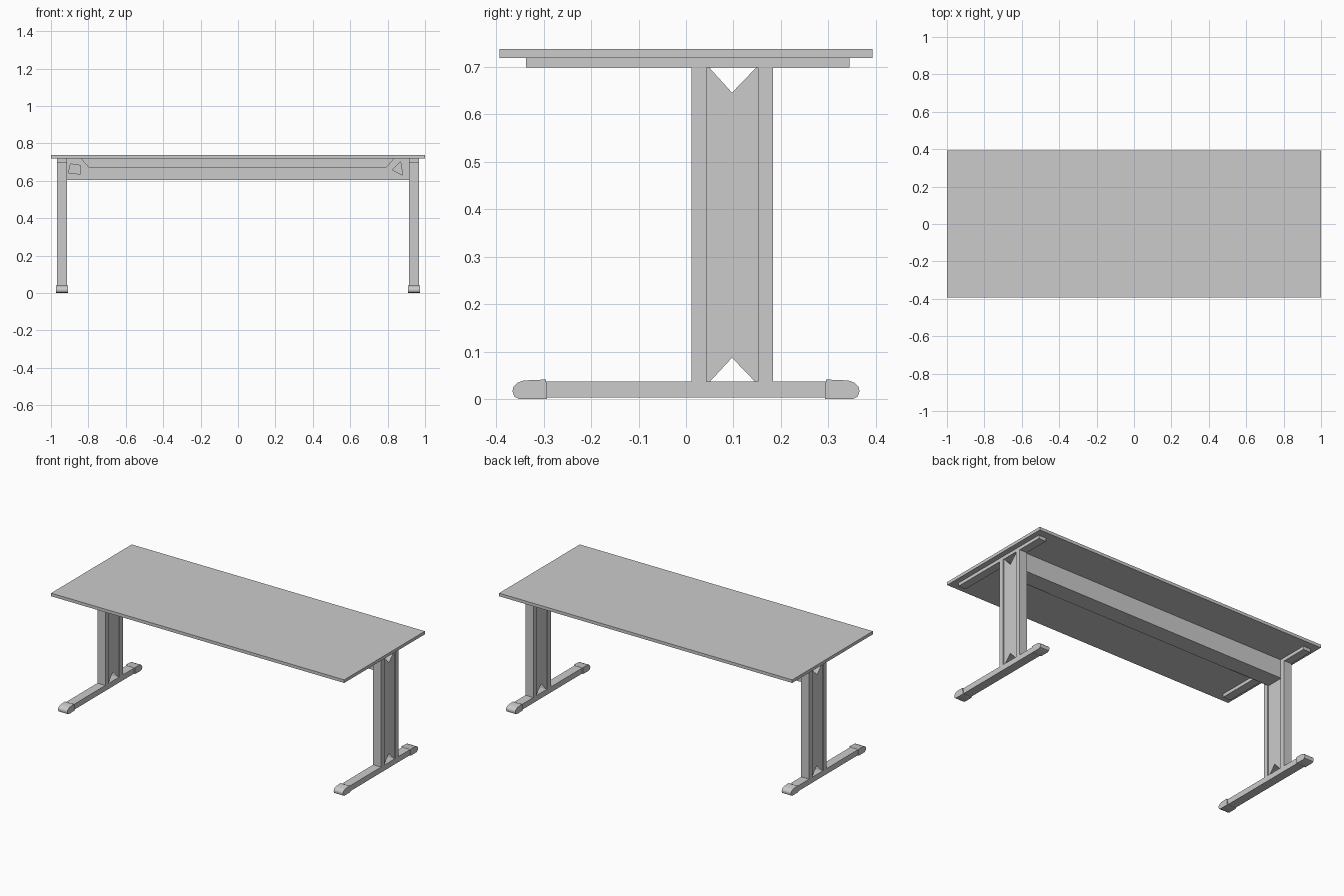
import bpy
from mathutils import Matrix

if "Cube" in bpy.data.objects:
    bpy.data.objects.remove(bpy.data.objects["Cube"])

grey = bpy.data.materials.new("light_grey")
grey.diffuse_color = (0.6, 0.6, 0.6, 1)
grey.use_nodes = True
grey.node_tree.nodes["Principled BSDF"].inputs["Base Color"].default_value = grey.diffuse_color


def finish(name, mesh, bevel=0.0):
    ob = bpy.data.objects.new(name, mesh)
    bpy.context.collection.objects.link(ob)
    mesh.materials.clear()
    mesh.materials.append(grey)
    if bevel:
        mod = ob.modifiers.new("Bevel", 'BEVEL')
        mod.width, mod.segments = bevel, 2
        mod.limit_method, mod.angle_limit = 'ANGLE', 0.9
    return ob


def box(name, x, y, z):
    pts = [(a, b, c) for a in x for b in y for c in z]
    faces = [(0, 1, 3, 2), (4, 6, 7, 5), (0, 4, 5, 1),
             (2, 3, 7, 6), (0, 2, 6, 4), (1, 5, 7, 3)]
    mesh = bpy.data.meshes.new(name)
    mesh.from_pydata(pts, [], faces)
    return finish(name, mesh)


def plate(name, outlines, axis, lo, hi, bevel=0.0):
    """Outlines (first outer, rest holes) extruded along x (yz outline) or y (xz outline)."""
    cu = bpy.data.curves.new(name, 'CURVE')
    cu.dimensions, cu.fill_mode = '2D', 'BOTH'
    cu.extrude = (hi - lo) / 2
    for pts in outlines:
        sp = cu.splines.new('POLY')
        sp.points.add(len(pts) - 1)
        for p, (u, v) in zip(sp.points, pts):
            p.co = (u, v, 0, 1)
        sp.use_cyclic_u = True
    tmp = bpy.data.objects.new(name + "_tmp", cu)
    mesh = bpy.data.meshes.new_from_object(tmp)
    bpy.data.objects.remove(tmp)
    mid = (lo + hi) / 2
    if axis == 'x':
        m = Matrix(((0, 0, 1, mid), (1, 0, 0, 0), (0, 1, 0, 0), (0, 0, 0, 1)))
    else:
        m = Matrix(((1, 0, 0, 0), (0, 0, -1, mid), (0, 1, 0, 0), (0, 0, 0, 1)))
    mesh.transform(m)
    return finish(name, mesh, bevel)


# Table top
box("table_top", (-1, 1), (-0.393, 0.393), (0.719, 0.738))

# Cable trough: notched front wall with cable holes, plain back wall and floor
plate("trough_front", [
    [(-0.92, 0.604), (0.92, 0.604), (0.92, 0.718), (0.832, 0.718),
     (0.79, 0.67), (-0.794, 0.67), (-0.837, 0.718), (-0.92, 0.718)],
    [(-0.896, 0.69), (-0.842, 0.682), (-0.842, 0.636), (-0.906, 0.642)],
    [(0.869, 0.703), (0.88, 0.631), (0.826, 0.658)]], 'y', 0.043, 0.047)
box("trough_back", (-0.92, 0.92), (0.148, 0.152), (0.604, 0.718))
box("trough_floor", (-0.92, 0.92), (0.047, 0.148), (0.604, 0.608))

# Legs, one at each end
panel = [(0.043, 0.036), (0.05, 0.036), (0.097, 0.087), (0.146, 0.036), (0.152, 0.036),
         (0.152, 0.7), (0.149, 0.7), (0.097, 0.646), (0.048, 0.7), (0.043, 0.7)]
cap = [(0.293, 0.0), (0.295, 0.041), (0.342, 0.039), (0.356, 0.034),
       (0.364, 0.026), (0.366, 0.016), (0.362, 0.005), (0.352, 0.0)]
for side, s in (("left", -1), ("right", 1)):
    def span(a, b):
        return tuple(sorted((s * a, s * b)))

    box(side + "_top_rail", span(0.916, 0.967), (-0.337, 0.345), (0.699, 0.719))
    box(side + "_front_post", span(0.914, 0.968), (0.012, 0.043), (0.036, 0.7))
    box(side + "_back_post", span(0.914, 0.968), (0.152, 0.183), (0.036, 0.7))
    plate(side + "_leg_panel", [panel], 'x', *span(0.92, 0.962))
    box(side + "_foot_bar", span(0.914, 0.968), (-0.3, 0.3), (0.003, 0.037))
    # Rounded end caps of the foot
    for end, e in (("front", -1), ("back", 1)):
        ob = plate(f"{side}_{end}_foot_cap", [[(e * y, z) for y, z in cap]],
                   'x', *span(0.909, 0.972), bevel=0.005)
        bpy.context.view_layer.objects.active = ob
        ob.select_set(True)
        bpy.ops.object.shade_smooth_by_angle(angle=0.7)
        ob.select_set(False)
